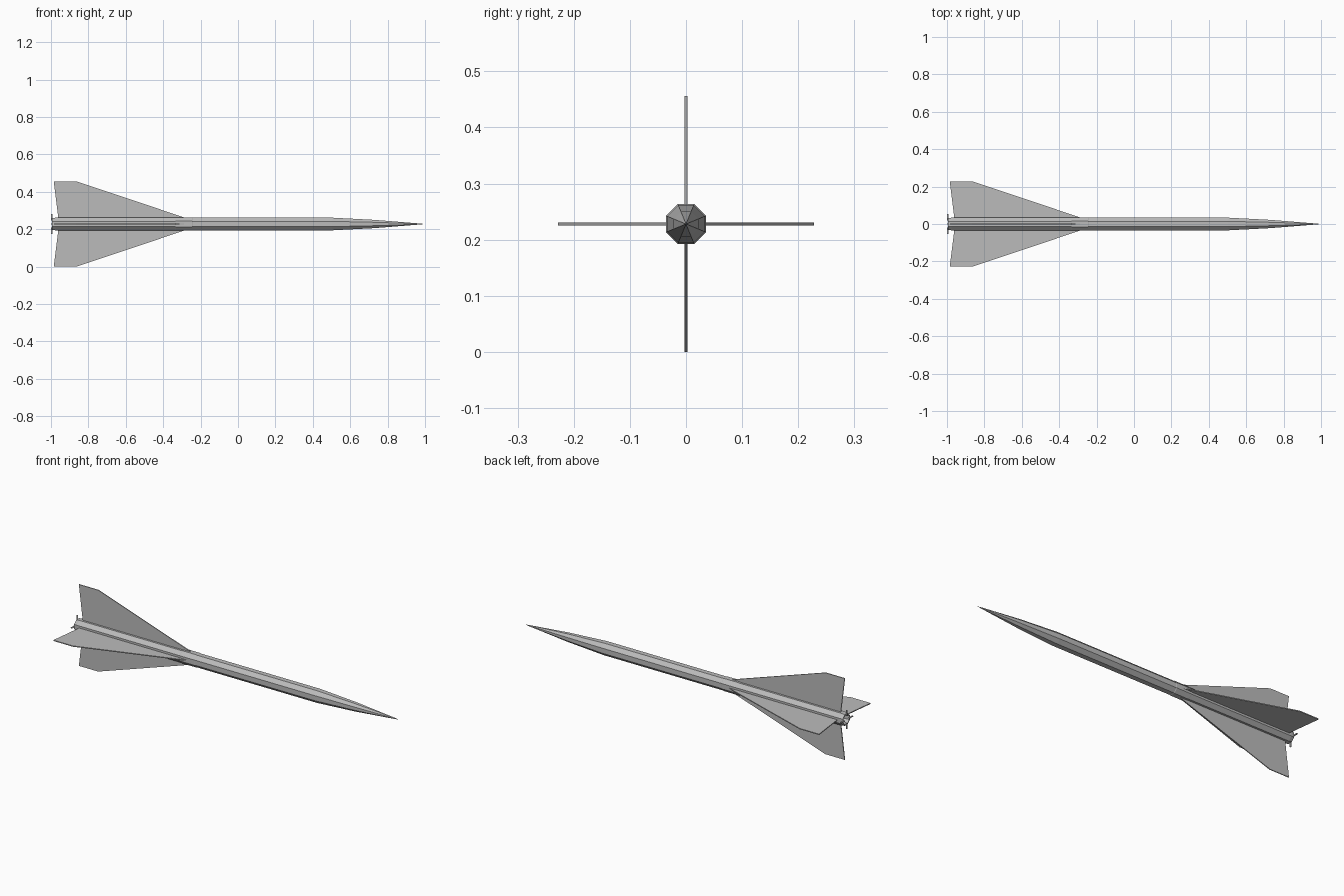
import bpy, bmesh, math
from mathutils import Matrix, Vector

cube = bpy.data.objects.get("Cube")
if cube:
    bpy.data.objects.remove(cube, do_unlink=True)

AXIS_Z = 0.228
SIDES = 8
TO_VERTEX = 1 / math.cos(math.pi / SIDES)

grey = bpy.data.materials.new("mid_grey")
grey.use_nodes = True
grey.diffuse_color = (0.5, 0.5, 0.5, 1)
grey.node_tree.nodes["Principled BSDF"].inputs["Base Color"].default_value = (0.5, 0.5, 0.5, 1)


def finish(name, bm):
    bmesh.ops.remove_doubles(bm, verts=bm.verts, dist=0.00001)
    bmesh.ops.recalc_face_normals(bm, faces=bm.faces)
    mesh = bpy.data.meshes.new(name)
    bm.to_mesh(mesh)
    bm.free()
    mesh.materials.append(grey)
    obj = bpy.data.objects.new(name, mesh)
    obj.location.z = AXIS_Z
    bpy.context.collection.objects.link(obj)
    return obj


def lathe(name, profile):
    """Eight-sided tube along x from (x, distance to flat) pairs."""
    bm = bmesh.new()
    rings = []
    for x, r in profile:
        ring = []
        for i in range(SIDES):
            a = (i + 0.5) * math.tau / SIDES
            d = r * TO_VERTEX
            ring.append(bm.verts.new((x, d * math.cos(a), d * math.sin(a))))
        rings.append(ring)
    for a, b in zip(rings, rings[1:]):
        for i in range(SIDES):
            j = (i + 1) % SIDES
            bm.faces.new((a[i], a[j], b[j], b[i]))
    return finish(name, bm)


def plate(name, outline, thickness, turn):
    """Flat plate from an (x, height) outline, turned about the body axis."""
    bm = bmesh.new()
    face = bm.faces.new([bm.verts.new((x, -thickness / 2, h)) for x, h in outline])
    out = bmesh.ops.extrude_face_region(bm, geom=[face])
    moved = [v for v in out["geom"] if isinstance(v, bmesh.types.BMVert)]
    bmesh.ops.translate(bm, verts=moved, vec=Vector((0, thickness, 0)))
    bmesh.ops.rotate(bm, verts=bm.verts, matrix=Matrix.Rotation(turn, 3, "X"))
    return finish(name, bm)


# Body with a recessed exhaust, and a faceted nose
lathe("body", [(-0.95, 0), (-0.955, 0.018), (-0.994, 0.026), (-0.994, 0.031),
               (-0.975, 0.034), (-0.56, 0.034), (-0.24, 0.034),
               (0.09, 0.034), (0.5, 0.034)])
lathe("nose_cone", [(0.5, 0.034), (0.73, 0.022), (0.97, 0.003), (1, 0)])
lathe("collar", [(-0.34, 0.033), (-0.335, 0.0355), (-0.245, 0.0355), (-0.24, 0.033)])

# Four swept fins and four small exhaust vanes
FIN = [(-0.96, 0.025), (-0.985, 0.228), (-0.865, 0.228), (-0.29, 0.036), (-0.26, 0.025)]
VANE = [(-1, 0.02), (-1, 0.053), (-0.992, 0.053), (-0.992, 0.02)]
for side, turn in (("top", 0), ("front", math.pi / 2),
                   ("bottom", math.pi), ("back", -math.pi / 2)):
    plate(side + "_fin", FIN, 0.005, turn)
    plate(side + "_exhaust_vane", VANE, 0.004, turn)
